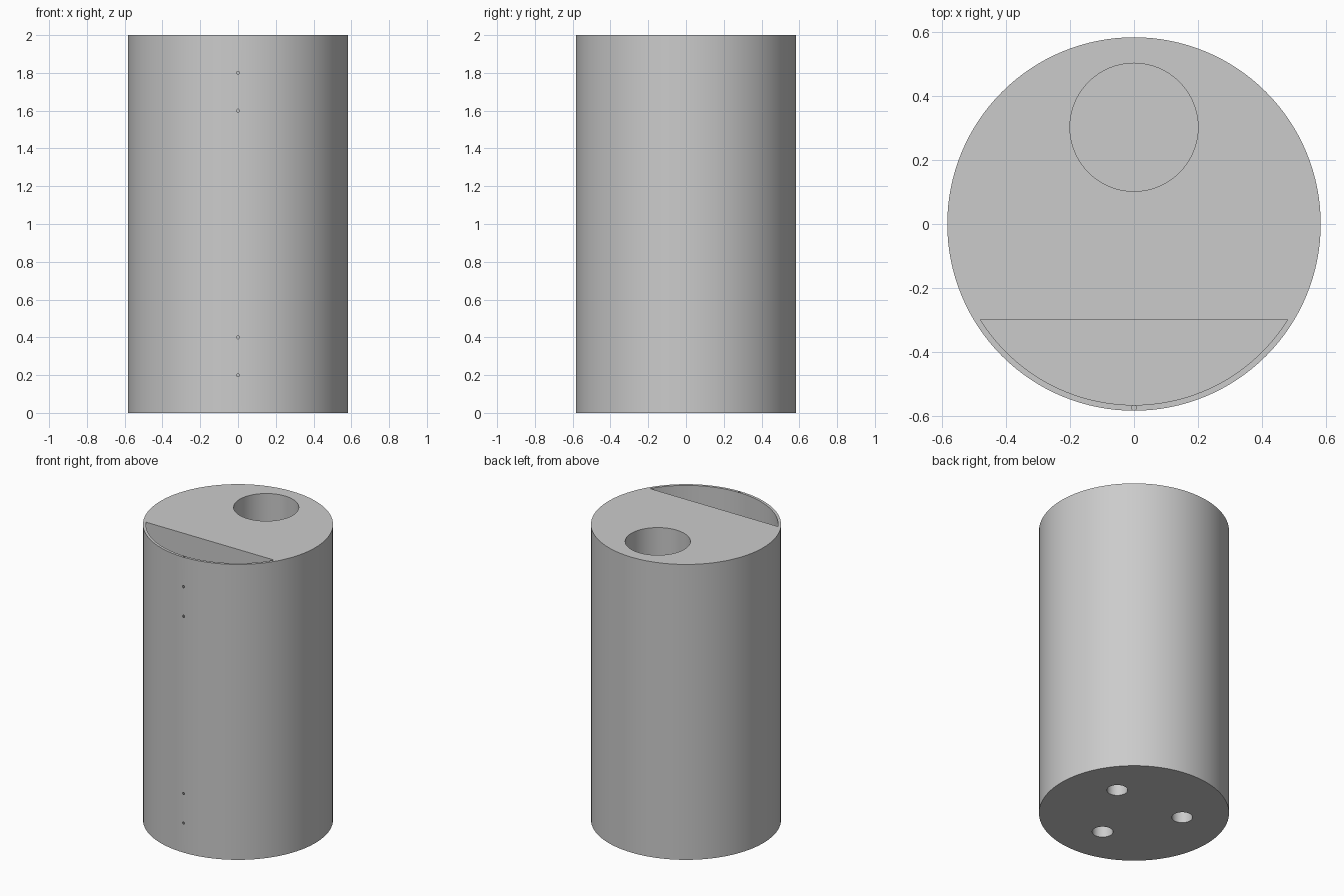
import bpy, bmesh
from math import pi, sin, cos, asin, radians

cube = bpy.data.objects.get("Cube")
if cube:
    bpy.data.objects.remove(cube, do_unlink=True)

RADIUS, HEIGHT = 0.583, 2.0
INNER, CHORD_Y = 0.565, -0.298
FLOOR = 0.15
PIN = 0.008


def cylinder(name, radius, depth, location, sides=64, tilt=0.0):
    bpy.ops.mesh.primitive_cylinder_add(vertices=sides, radius=radius, depth=depth,
                                        location=location, rotation=(tilt, 0, 0))
    obj = bpy.context.object
    obj.name = name
    return obj


def upright(name, radius, bottom, top, x, y, sides=64):
    return cylinder(name, radius, top - bottom, (x, y, (top + bottom) / 2), sides)


def segment_prism(name, bottom, top, steps=48):
    # Circular segment cut off by a straight chord, extruded upwards
    half = pi / 2 - asin(-CHORD_Y / INNER)
    angles = [-pi / 2 - half + 2 * half * i / steps for i in range(steps + 1)]
    bm = bmesh.new()
    face = bm.faces.new([bm.verts.new((INNER * cos(a), INNER * sin(a), bottom))
                         for a in angles])
    result = bmesh.ops.extrude_face_region(bm, geom=[face])
    verts = [v for v in result["geom"] if isinstance(v, bmesh.types.BMVert)]
    bmesh.ops.translate(bm, verts=verts, vec=(0, 0, top - bottom))
    bmesh.ops.recalc_face_normals(bm, faces=bm.faces)
    mesh = bpy.data.meshes.new(name)
    bm.to_mesh(mesh)
    bm.free()
    obj = bpy.data.objects.new(name, mesh)
    bpy.context.collection.objects.link(obj)
    return obj


def cut(target, cutter):
    cutter.hide_render = True
    mod = target.modifiers.new(cutter.name, "BOOLEAN")
    mod.operation, mod.solver, mod.object = "DIFFERENCE", "EXACT", cutter
    bpy.ops.object.select_all(action="DESELECT")
    bpy.context.view_layer.objects.active = target
    target.select_set(True)
    bpy.ops.object.modifier_apply(modifier=mod.name)
    bpy.data.objects.remove(cutter, do_unlink=True)


# Main body
body = upright("body", RADIUS, 0, HEIGHT, 0, 0, 128)

# Round well and segment-shaped pocket, open at the top
cut(body, upright("round_well", 0.2, FLOOR, HEIGHT + 0.1, 0, 0.302))
cut(body, segment_prism("front_pocket", FLOOR, HEIGHT + 0.1))

# Three blind sockets underneath
for i in range(3):
    a = radians(30 + 120 * i)
    cut(body, upright("base_socket", 0.064, -0.1, 0.1, 0.3 * cos(a), 0.3 * sin(a), 48))

# Fine bore down the thin front wall, and pinholes through it
wall_y = -(RADIUS + INNER) / 2
cut(body, upright("wall_bore", PIN, 0.19, HEIGHT + 0.1, 0, wall_y, 12))
for z in (0.2, 0.4, 1.6, 1.8):
    cut(body, cylinder("pinhole", PIN, 0.08, (0, wall_y, z), 12, pi / 2))

bpy.ops.object.shade_smooth_by_angle(angle=radians(30))
